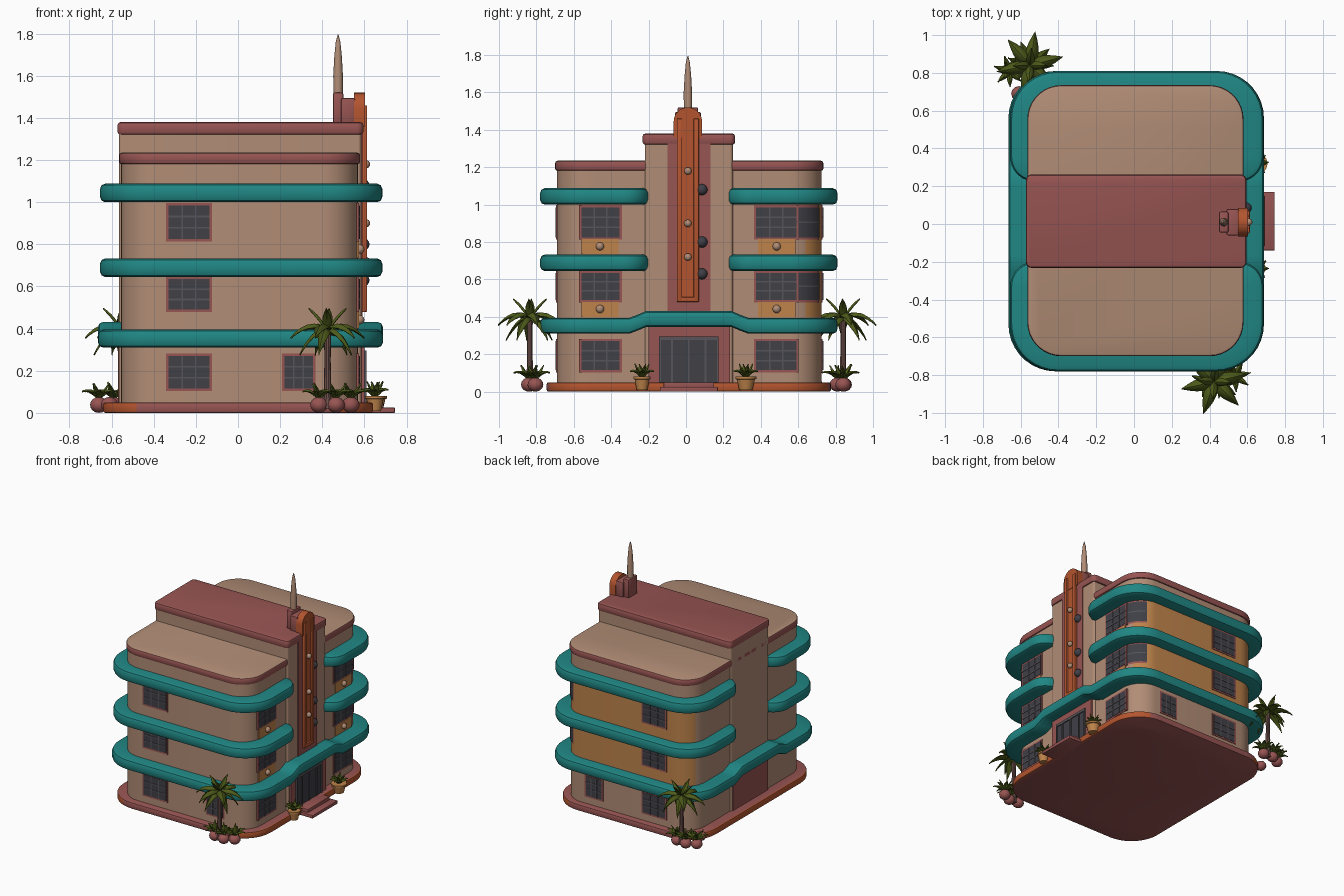
import bpy, bmesh, math, random
from mathutils import Vector

if "Cube" in bpy.data.objects:
    bpy.data.objects.remove(bpy.data.objects["Cube"])
random.seed(4)

COLOURS = {"beige_wall": (0.44, 0.265, 0.18), "pink_trim": (0.31, 0.09, 0.085),
           "teal_band": (0.014, 0.24, 0.23), "orange_trim": (0.45, 0.09, 0.028),
           "ochre_panel": (0.52, 0.23, 0.07), "dark_glass": (0.05, 0.05, 0.062),
           "window_bar": (0.095, 0.09, 0.1), "leaf_green": (0.075, 0.105, 0.01),
           "trunk_brown": (0.16, 0.085, 0.075)}
MATS = {}
for n, c in COLOURS.items():
    MATS[n] = bpy.data.materials.new(n)
    MATS[n].diffuse_color = (*c, 1)
CY = 0.015


def finish(name, bm, *mats, rule=None):
    bmesh.ops.recalc_face_normals(bm, faces=bm.faces)
    if rule:
        for f in bm.faces:
            f.material_index = rule(f.normal, f.calc_center_median())
    me = bpy.data.meshes.new(name)
    bm.to_mesh(me)
    bm.free()
    for m in mats:
        me.materials.append(MATS[m])
    ob = bpy.data.objects.new(name, me)
    bpy.context.collection.objects.link(ob)
    return ob


def box(name, x0, x1, y0, y1, z0, z1, mat, bevel=0.0):
    bm = bmesh.new()
    bmesh.ops.create_cube(bm, size=1)
    for v in bm.verts:
        v.co = ((x0 + x1) / 2 + v.co.x * (x1 - x0), (y0 + y1) / 2 + v.co.y * (y1 - y0),
                (z0 + z1) / 2 + v.co.z * (z1 - z0))
    if bevel:
        bmesh.ops.bevel(bm, geom=bm.edges[:], offset=bevel, segments=2, affect='EDGES', profile=0.5)
    return finish(name, bm, mat)


def outline(x0, x1, y0, y1, ra, rb):
    """Rounded rectangle; ra rounds the y0 corners, rb the y1 corners."""
    pts = []
    for cx, cy, r, a0 in ((x1 - ra, y0 + ra, ra, -90), (x1 - rb, y1 - rb, rb, 0),
                          (x0 + rb, y1 - rb, rb, 90), (x0 + ra, y0 + ra, ra, 180)):
        arc = [Vector((cx + r * math.cos(math.radians(a0 + 10 * k)),
                       cy + r * math.sin(math.radians(a0 + 10 * k)))) for k in range(10)]
        if a0 in (0, 180):      # subdivide the long sides facing +x and -x
            pts += [pts[-1].lerp(arc[0], k / 24) for k in range(1, 24)] if a0 == 0 else []
        pts += arc
        if a0 == 90:
            end = Vector((x0, y0 + ra))
            pts += [arc[-1].lerp(end, k / 24) for k in range(1, 24)]
    return pts


def slab(name, rect, ra, rb, levels, mats, cap=True, lift=None, rule=None):
    """Stack of rounded rectangles, levels = (inset, z)."""
    x0, x1, y0, y1 = rect
    bm = bmesh.new()
    rings = []
    for i, z in levels:
        pts = outline(x0 + i, x1 - i, y0 + i, y1 - i, max(ra - i, 0.003), max(rb - i, 0.003))
        if abs(y0 + i) < 0 or len(pts) == 0:
            continue
        rings.append([bm.verts.new((p.x, p.y, z + (lift(p.y) if lift else 0))) for p in pts])
    n = len(rings[0])
    for a, b in zip(rings, rings[1:]):
        for k in range(n):
            bm.faces.new((a[k], a[(k + 1) % n], b[(k + 1) % n], b[k]))
    if cap:
        bm.faces.new(rings[0])
        bm.faces.new(rings[-1])
    return finish(name, bm, *mats, rule=rule)


def soft(z0, z1, b, inner=None):
    mid = [(b, z0), (b * .3, z0 + b * .3), (0, z0 + b), (0, z1 - b), (b * .3, z1 - b * .3), (b, z1)]
    return [(inner, z0)] + mid + [(inner, z1)] if inner else mid


# Plinth: orange ends, pink long sides
slab("plinth", (-0.64, 0.64, -0.745, 0.775), 0.24, 0.24, soft(0, 0.05, 0.01),
     ("pink_trim", "orange_trim"), rule=lambda n, c: int(abs(n.x) > 0.35))
# Wings with ochre storeys on the back long side
slab("wing_walls", (-0.555, 0.57, -0.69, 0.725), 0.17, 0.17,
     [(0, 0.03), (0, 0.4), (0, 0.65), (0, 1.0), (0, 1.2)], ("beige_wall", "ochre_panel"),
     rule=lambda n, c: int(n.y > 0.5 and 0.4 < c.z < 1.0))
slab("wing_roof_trim", (-0.565, 0.58, -0.70, 0.735), 0.18, 0.18, soft(1.18, 1.235, 0.014),
     ("pink_trim", "beige_wall"), rule=lambda n, c: int(n.z > 0.9))
# Central block
slab("centre_block", (-0.565, 0.585, -0.22, 0.25), 0.015, 0.015, [(0, 0.03), (0, 1.34)], ("beige_wall",))
slab("centre_roof_cap", (-0.572, 0.595, -0.232, 0.262), 0.03, 0.03, soft(1.32, 1.38, 0.014), ("pink_trim",))
box("rear_ground_panel", -0.569, -0.56, -0.2, 0.23, 0.05, 0.33, "pink_trim")


# Teal eyebrow bands
def rise(y):
    t = min(max((0.32 - abs(y - CY)) / 0.1, 0), 1)
    return 0.037 * t * t * (3 - 2 * t)


slab("canopy_band", (-0.665, 0.688, -0.78, 0.81), 0.25, 0.25, soft(0.31, 0.395, 0.025, 0.13),
     ("teal_band",), cap=False, lift=rise)
for i, z in enumerate((0.645, 1.0)):
    lv = soft(z, z + 0.088, 0.025, 0.13)
    slab(f"left_band_{i}", (-0.655, 0.685, -0.78, -0.2), 0.25, 0.13, lv, ("teal_band",), cap=False)
    slab(f"right_band_{i}", (-0.655, 0.685, 0.225, 0.81), 0.13, 0.25, lv, ("teal_band",), cap=False)


# Windows: pink frame, dark glass, bars
def window(name, axis, face, sign, a0, a1, z0, z1):
    def plate(part, u0, u1, w0, w1, d, mat):
        f = sorted((face - sign * 0.008, face + sign * d))
        args = (*f, u0, u1) if axis == 'x' else (u0, u1, *f)
        box(f"{name}_{part}", *args, w0, w1, mat)
    plate("frame", a0 - .012, a1 + .012, z0 - .012, z1 + .012, 0.004, "pink_trim")
    plate("glass", a0, a1, z0, z1, 0.006, "dark_glass")
    for k in (1, 2):
        u = a0 + (a1 - a0) * k / 3
        plate(f"bar_{k}", u - .004, u + .004, z0, z1, 0.009, "window_bar")
        w = z0 + (z1 - z0) * k / 3
        plate(f"rail_{k}", a0, a1, w - .004, w + .004, 0.009, "window_bar")


for i, (z0, z1) in enumerate(((0.115, 0.27), (0.49, 0.635), (0.825, 0.985))):
    for side, face, s in (("front", -0.69, -1), ("back", 0.725, 1)):
        window(f"{side}_window_{i}", 'y', face, s, -0.33, -0.135, z0, z1)
        if i == 0:
            window(f"{side}_small_window", 'y', face, s, 0.22, 0.355, z0, z1)
    window(f"entry_left_window_{i}", 'x', 0.57, 1, -0.56, -0.355, z0, z1)
    window(f"entry_right_window_{i}", 'x', 0.57, 1, 0.375, 0.59, z0, z1)
    if i:
        # curved corner window
        for part, r, (w0, w1), mat in (("frame", .174, (z0 - .012, z1 + .012), "pink_trim"),
                                       ("glass", .177, (z0, z1), "dark_glass"),
                                       ("bar", .179, ((z0 + z1) / 2 - .004, (z0 + z1) / 2 + .004), "window_bar")):
            bm = bmesh.new()
            col = [[bm.verts.new((0.40 + r * math.cos(a), 0.555 + r * math.sin(a), w)) for w in (w0, w1)]
                   for a in (math.radians(10 + 6 * k) for k in range(10))]
            for p, q in zip(col, col[1:]):
                bm.faces.new((p[0], q[0], q[1], p[1]))
            finish(f"corner_window_{part}_{i}", bm, mat)


def ball(name, x, y, z, r, mat, sz=1.0):
    bm = bmesh.new()
    bmesh.ops.create_uvsphere(bm, u_segments=12, v_segments=8, radius=r)
    for v in bm.verts:
        v.co = (x + v.co.x, y + v.co.y, z + v.co.z * sz)
    finish(name, bm, mat)


# Ochre panels with knobs under the upper entry-side windows
for i, z in enumerate((0.4, 0.735)):
    for j, y in enumerate((-0.46, 0.485)):
        box(f"spandrel_{i}_{j}", 0.56, 0.575, y - 0.1, y + 0.1, z, z + 0.08, "ochre_panel")
        ball(f"spandrel_knob_{i}_{j}", 0.578, y, z + 0.042, 0.022, "beige_wall")

# Entrance
box("entrance_surround", 0.57, 0.6, -0.2, 0.235, 0.03, 0.37, "pink_trim")
box("entrance_glass", 0.59, 0.604, -0.14, 0.17, 0.05, 0.29, "dark_glass")
for i, y in enumerate((-0.14, -0.075, 0.015, 0.105, 0.17)):
    box(f"door_bar_{i}", 0.595, 0.611, y - .005, y + .005, 0.05, 0.29, "window_bar")
box("door_head", 0.595, 0.611, -0.145, 0.175, 0.275, 0.295, "window_bar")
box("lower_step", 0.6, 0.745, -0.14, 0.17, 0, 0.025, "pink_trim", 0.004)
box("upper_step", 0.6, 0.69, -0.12, 0.15, 0.02, 0.05, "pink_trim", 0.004)

# Tower facade: pink backing and round-topped orange fin
box("tower_panel", 0.575, 0.592, -0.1, 0.13, 0.4, 1.33, "pink_trim")


def arch(name, x0, x1, hw, z0, z1, mat, y=0.01):
    pts = [(y - hw, z0), (y + hw, z0)] + [(y + hw * math.cos(math.radians(a)), z1 - hw + hw * math.sin(math.radians(a)))
                                          for a in range(0, 181, 15)]
    bm = bmesh.new()
    f = bm.faces.new([bm.verts.new((x0, p[0], p[1])) for p in pts])
    ext = bmesh.ops.extrude_face_region(bm, geom=[f])
    bmesh.ops.translate(bm, vec=(x1 - x0, 0, 0), verts=[v for v in ext["geom"] if isinstance(v, bmesh.types.BMVert)])
    finish(name, bm, mat)


arch("tower_fin", 0.57, 0.6, 0.056, 0.48, 1.49, "orange_trim")
arch("fin_head", 0.55, 0.603, 0.076, 1.36, 1.52, "orange_trim")
for i, y in enumerate((-0.035, 0.055)):
    box(f"fin_rail_{i}", 0.59, 0.613, y - .014, y + .014, 0.48, 1.46, "orange_trim", 0.004)
box("fin_foot", 0.59, 0.613, -0.045, 0.065, 0.48, 0.505, "orange_trim", 0.004)
for i, z in enumerate((0.72, 0.9, 1.18)):
    ball(f"fin_knob_{i}", 0.607, 0.01, z, 0.02, "beige_wall")
for i, z in enumerate((0.63, 0.8, 1.08)):
    ball(f"tower_light_{i}", 0.594, 0.085, z, 0.03, "dark_glass")
box("mast_block", 0.45, 0.5, -0.045, 0.065, 1.37, 1.52, "pink_trim", 0.008)
box("mast_block_step", 0.49, 0.555, -0.06, 0.08, 1.37, 1.495, "pink_trim", 0.008)


def lathe(name, x, y, profile, mat, n=14, lean=(0, 0)):
    bm = bmesh.new()
    z0 = profile[0][1]
    rings = [[bm.verts.new((x + lean[0] * (z - z0) + r * math.cos(math.tau * k / n),
                            y + lean[1] * (z - z0) + r * math.sin(math.tau * k / n), z))
              for k in range(n)] for r, z in profile]
    for a, b in zip(rings, rings[1:]):
        for k in range(n):
            bm.faces.new((a[k], a[(k + 1) % n], b[(k + 1) % n], b[k]))
    bm.faces.new(rings[0])
    bm.faces.new(rings[-1])
    finish(name, bm, mat)


lathe("spire", 0.475, 0.01, [(.022, 1.5), (.023, 1.6), (.018, 1.69), (.011, 1.76), (.002, 1.795)], "beige_wall")


# Plants: creased drooping leaves around a centre
def leaves(name, x, y, z, tiers):
    bm = bmesh.new()
    for count, length, width, up, droop, turn in tiers:
        for k in range(count):
            a = math.tau * k / count + turn + random.uniform(-.12, .12)
            d, s = Vector((math.cos(a), math.sin(a), 0)), Vector((-math.sin(a), math.cos(a), 0))
            rows = []
            for t in (0, .15, .35, .55, .75, .9, 1):
                c = Vector((x, y, z)) + d * length * t + Vector((0, 0, up * t - droop * t * t))
                w = width * (math.sin(math.pi * (.1 + .9 * t ** 0.8)) + .02)
                rows.append([bm.verts.new(c + o) for o in
                             (s * w - Vector((0, 0, w * .35)), Vector((0, 0, .004)), -s * w - Vector((0, 0, w * .35)))])
            for p, q in zip(rows, rows[1:]):
                for m in (0, 1):
                    bm.faces.new((p[m], p[m + 1], q[m + 1], q[m]))
    ob = finish(name, bm, "leaf_green")
    mod = ob.modifiers.new("thickness", 'SOLIDIFY')
    mod.thickness = 0.006


for i, (x, y, sx, sy) in enumerate(((0.425, -0.835, 1, 1), (-0.55, 0.84, -1, -1))):
    lathe(f"palm_trunk_{i}", x, y, [(.026, 0.02), (.018, 0.08), (.015, 0.25), (.017, 0.4)], "trunk_brown", 10)
    leaves(f"palm_crown_{i}", x, y, 0.395,
           [(6, 0.18, 0.034, 0.13, 0.17, .3), (5, 0.135, 0.028, 0.04, 0.16, .7), (4, 0.09, 0.022, 0.15, 0.05, 0)])
    for k, (dx, dy) in enumerate(((-0.04, 0.0), (0.04, -0.005), (0.11, 0.03))):
        px, py = x + sx * dx, y + sy * dy
        ball(f"round_pot_{i}_{k}", px, py, 0.038, 0.042, "pink_trim", 0.9)
        leaves(f"shrub_{i}_{k}", px, py, 0.07, [(7, 0.085, 0.016, 0.11, 0.08, k), (3, 0.05, 0.014, 0.09, 0.02, 0)])
ball("corner_pot", -0.61, 0.69, 0.04, 0.04, "pink_trim", 0.9)

# Entrance planters
for i, (y, r) in enumerate(((-0.235, 0.042), (0.32, 0.052))):
    lathe(f"planter_{i}", 0.65, y, [(r * .7, 0.01), (r * .95, 0.065), (r * 1.1, 0.068), (r * 1.1, 0.08)], "ochre_panel")
    leaves(f"planter_leaves_{i}", 0.65, y, 0.078, [(8, 0.065, 0.016, 0.1, 0.07, 0), (4, 0.04, 0.014, 0.09, 0.02, .4)])

bpy.ops.object.select_all(action='SELECT')
bpy.context.view_layer.objects.active = bpy.data.objects["plinth"]
bpy.ops.object.shade_smooth_by_angle(angle=math.radians(35))

for m in bpy.data.materials:
    if m.users and not m.is_grease_pencil:
        m.use_nodes = True
        m.node_tree.nodes["Principled BSDF"].inputs["Base Color"].default_value = m.diffuse_color
